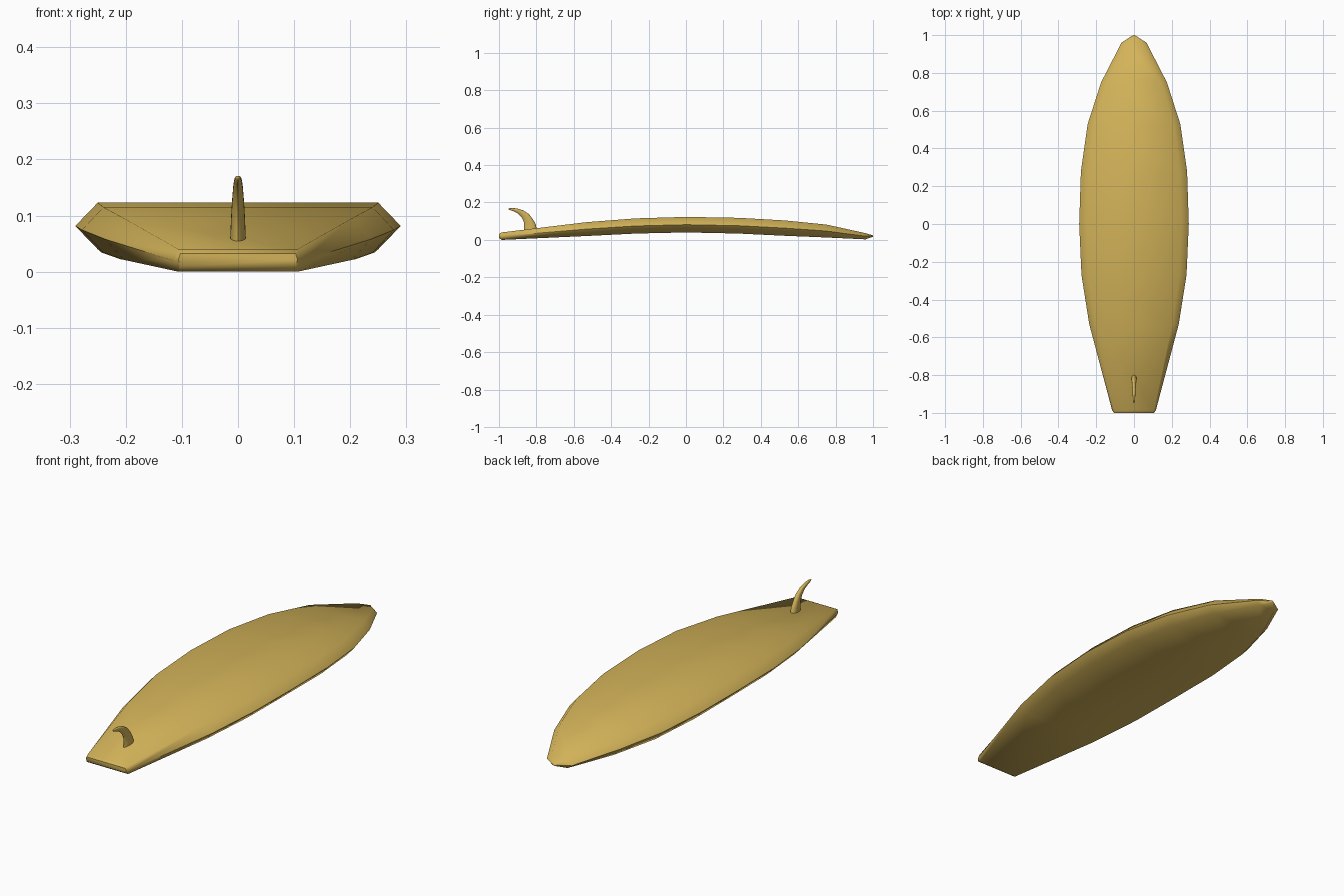
import bpy, bmesh, math
from mathutils import Vector

if "Cube" in bpy.data.objects:
    bpy.data.objects.remove(bpy.data.objects["Cube"])

gold = bpy.data.materials.new("golden_yellow")
gold.diffuse_color = (0.65, 0.45, 0.10, 1)
gold.use_nodes = True
gold.node_tree.nodes["Principled BSDF"].inputs["Base Color"].default_value = gold.diffuse_color


def loft(name, rings, angle):
    """Skin a list of closed rings with capped ends."""
    bm = bmesh.new()
    loops = [[bm.verts.new(p) for p in ring] for ring in rings]
    for a, b in zip(loops, loops[1:]):
        n = len(a)
        for i in range(n):
            j = (i + 1) % n
            bm.faces.new((a[i], a[j], b[j], b[i]))
    bm.faces.new(loops[0])
    bm.faces.new(loops[-1])
    bmesh.ops.recalc_face_normals(bm, faces=bm.faces)
    mesh = bpy.data.meshes.new(name)
    bm.to_mesh(mesh)
    bm.free()
    mesh.materials.append(gold)
    ob = bpy.data.objects.new(name, mesh)
    bpy.context.collection.objects.link(ob)
    bpy.ops.object.select_all(action='DESELECT')
    ob.select_set(True)
    bpy.context.view_layer.objects.active = ob
    bpy.ops.object.shade_smooth_by_angle(angle=math.radians(angle))
    return ob


# Board stations: y, half width, rail inset, bottom z, top z
stations = [
    (-1.00, 0.106, 0.003, 0.010, 0.032),
    (-0.985, 0.116, 0.010, 0.000, 0.040),
    (-0.53, 0.237, 0.034, 0.021, 0.095),
    (-0.27, 0.278, 0.038, 0.034, 0.115),
    (0.00, 0.290, 0.040, 0.040, 0.123),
    (0.28, 0.281, 0.038, 0.034, 0.118),
    (0.53, 0.245, 0.036, 0.022, 0.104),
    (0.75, 0.174, 0.030, 0.013, 0.082),
    (0.96, 0.066, 0.022, 0.003, 0.036),
    (1.00, 0.004, 0.002, 0.017, 0.024),
]
rings = []
for y, w, inset, lo, hi in stations:
    mid, d = (lo + hi) / 2, w - inset
    rings.append([(-w, y, mid), (-d, y, lo), (d, y, lo),
                  (w, y, mid), (d, y, hi), (-d, y, hi)])
loft("board", rings, 60)

# Swept fin: rear edge (y, z), front edge (y, z), half thickness
fin = [
    ((-0.868, 0.045), (-0.797, 0.050), 0.017),
    ((-0.865, 0.075), (-0.803, 0.083), 0.0155),
    ((-0.868, 0.100), (-0.820, 0.112), 0.014),
    ((-0.879, 0.122), (-0.840, 0.138), 0.012),
    ((-0.900, 0.142), (-0.868, 0.157), 0.010),
    ((-0.925, 0.154), (-0.903, 0.168), 0.008),
    ((-0.943, 0.160), (-0.930, 0.171), 0.006),
    ((-0.950, 0.164), (-0.946, 0.169), 0.002),
]
rings = []
for rear, front, t in fin:
    r, f = Vector((0, *rear)), Vector((0, *front))
    ring = []
    for k in range(12):
        a = math.tau * k / 12
        c = math.cos(a)
        p = r.lerp(f, (1 + c) / 2)
        p.x = t * math.sin(a) * (0.82 + 0.3 * c)   # teardrop, thicker in front
        ring.append(p)
    rings.append(ring)
loft("fin", rings, 60)
